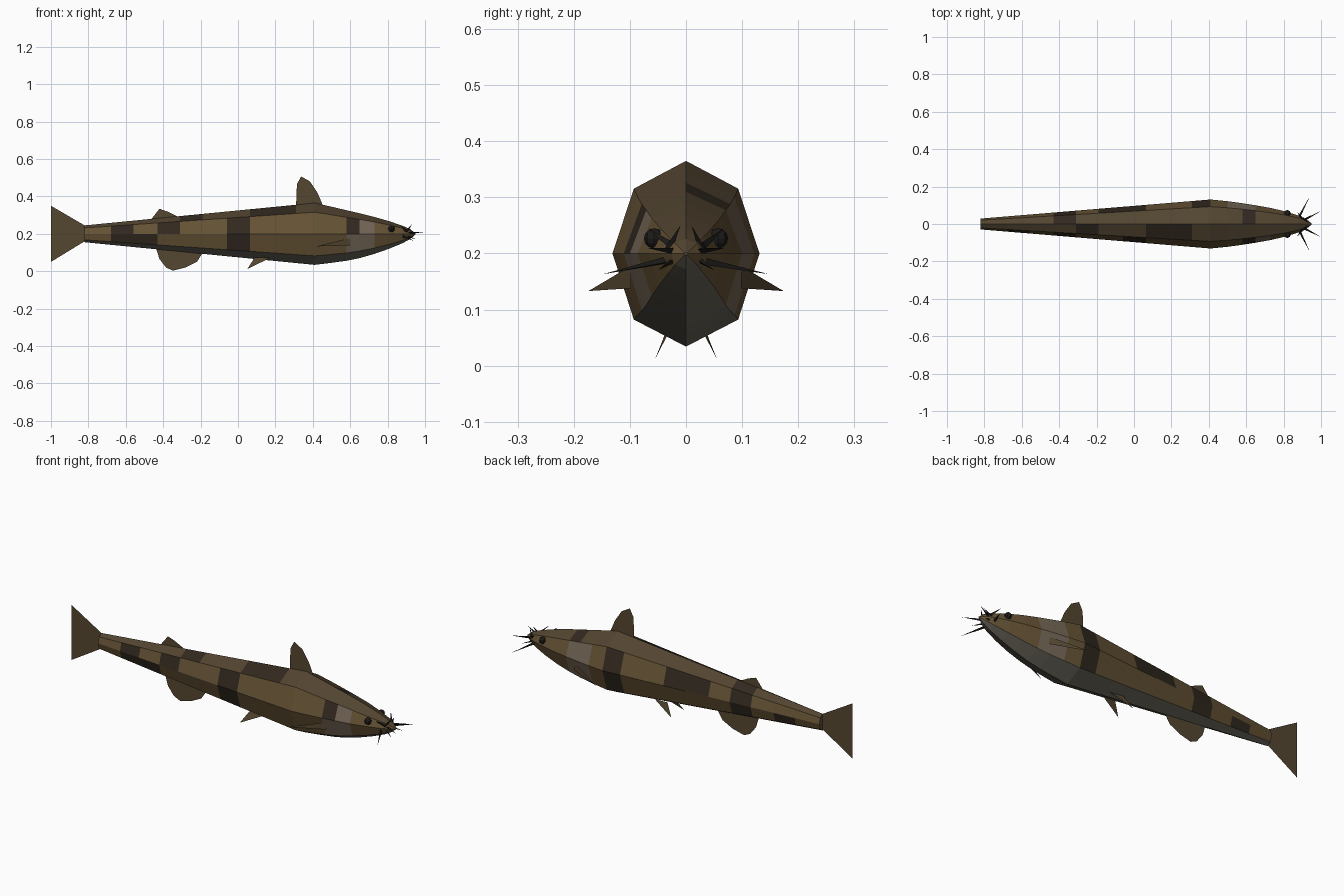
import bpy, bmesh
from mathutils import Vector

if "Cube" in bpy.data.objects:
    bpy.data.objects.remove(bpy.data.objects["Cube"])


def material(name, rgb):
    m = bpy.data.materials.new(name)
    m.diffuse_color = (*rgb, 1)
    m.use_nodes = True
    m.node_tree.nodes["Principled BSDF"].inputs["Base Color"].default_value = m.diffuse_color
    return m


BROWN = material("brown", (.13, .085, .035))
BACK = material("back", (.085, .058, .03))
DARK = material("dark_band", (.032, .022, .014))
PALE = material("pale_patch", (.17, .13, .09))
BELLY = material("belly", (.14, .13, .1))
FIN = material("fin", (.09, .063, .03))
BLACK = material("black", (.012, .011, .01))


def make(name, verts, faces, mats):
    me = bpy.data.meshes.new(name)
    me.from_pydata(verts, [], faces)
    for m in mats:
        me.materials.append(m)
    ob = bpy.data.objects.new(name, me)
    bpy.context.collection.objects.link(ob)
    return ob


# Body outline: x, half width, top z, bottom z
OUTLINE = [(-.82, .029, .245, .155), (.41, .131, .365, .034), (.5, .122, .345, .045),
           (.58, .111, .326, .056), (.65, .1, .31, .07), (.73, .086, .29, .093),
           (.81, .067, .267, .121), (.88, .045, .243, .15), (.92, .027, .226, .172),
           (.95, .003, .201, .197)]


def section(x):
    for a, b in zip(OUTLINE, OUTLINE[1:]):
        if x <= b[0] + 1e-6:
            t = (x - a[0]) / (b[0] - a[0])
            return [p + (q - p) * t for p, q in zip(a, b)][1:]


# Eight-sided body with a painted face grid
XS = [-.82, -.68, -.56, -.43, -.31, -.19, -.06, .065, .19, .31] + [o[0] for o in OUTLINE[1:]]
verts, faces = [], []
for x in XS:
    w, t, b = section(x)
    up, dn = .2 + (t - .2) * .7, .2 + (b - .2) * .71
    verts += [(x, 0, t), (x, -w * .71, up), (x, -w, .2), (x, -w * .71, dn),
              (x, 0, b), (x, w * .71, dn), (x, w, .2), (x, w * .71, up)]
n = len(XS)
for i in range(n - 1):
    for k in range(8):
        k2 = (k + 1) % 8
        faces.append((i * 8 + k, i * 8 + k2, i * 8 + 8 + k2, i * 8 + 8 + k))
faces += [tuple(range(7, -1, -1)), tuple(range(n * 8 - 8, n * 8))]
body = make("body", verts, faces, [BROWN, BACK, DARK, PALE, BELLY])

# Strips: 0/7 back, 1/6 upper flank, 2/5 lower flank, 3/4 belly
dark = {0: (4, 7, 8), 1: (1, 3, 6, 12), 2: (1, 2, 6),
        7: (3, 12), 6: (3, 6, 5, 9), 5: (1, 3, 9)}
pale = {1: (13,), 2: (12, 13), 6: (11, 12), 5: (11, 12)}
for i in range(n - 1):
    for k in range(8):
        m = 4 if k in (3, 4) else 1 if k in (0, 7) else 0
        if i in dark.get(k, ()):
            m = 2
        if i in pale.get(k, ()):
            m = 3
        body.data.polygons[i * 8 + k].material_index = m
bm = bmesh.new()
bm.from_mesh(body.data)
bmesh.ops.recalc_face_normals(bm, faces=bm.faces)
bm.to_mesh(body.data)
bm.free()


# Flat fins on the centre line
def fin(name, pts):
    make(name, [(x, 0, z) for x, z in pts], [tuple(range(len(pts)))], [FIN])


fin("tail_fin", [(-.82, .16), (-.82, .245), (-1, .35), (-1, .05)])
fin("dorsal_fin", [(.31, .34), (.315, .465), (.337, .507), (.385, .48), (.425, .42), (.455, .35)])
fin("rear_dorsal_fin", [(-.47, .27), (-.42, .334), (-.375, .318), (-.325, .293), (-.325, .27)])
fin("anal_fin", [(-.44, .13), (-.42, .065), (-.385, .02), (-.348, .003), (-.28, .02),
                 (-.22, .05), (-.187, .1)])


# Tapered whisker with a triangular base
def spike(name, root, tip, r):
    a, b = Vector(root), Vector(tip)
    d = (b - a).normalized()
    u = d.orthogonal().normalized()
    v = d.cross(u)
    ring = [a + u * r, a - u * r * .5 + v * r * .87, a - u * r * .5 - v * r * .87]
    make(name, [*ring, b], [(2, 1, 0), (0, 1, 3), (1, 2, 3), (2, 0, 3)], [BLACK])


WHISKERS = [((.88, .03, .188), (.94, .148, .163), .008),
            ((.91, .022, .205), (1.0, .07, .21), .007),
            ((.9, .03, .208), (.93, .01, .25), .008),
            ((.9, .03, .215), (.87, .068, .245), .008),
            ((.9, .02, .19), (.955, .05, .17), .006)]

for s, side in ((-1, "right"), (1, "left")):
    # Paired fins
    make("pectoral_fin_" + side, [(.6, s * .098, .178), (.6, s * .098, .138), (.42, s * .174, .133)],
         [(0, 1, 2)], [FIN])
    make("pelvic_fin_" + side, [(.17, s * .025, .07), (.09, s * .03, .075), (.05, s * .055, .012)],
         [(0, 1, 2)], [FIN])
    # Eyes
    bpy.ops.mesh.primitive_uv_sphere_add(segments=8, ring_count=6, radius=.018,
                                         location=(.82, s * .057, .227))
    eye = bpy.context.object
    eye.name = "eye_" + side
    eye.data.materials.append(BLACK)
    # Whiskers
    for j, (p, q, r) in enumerate(WHISKERS):
        spike(f"whisker_{side}_{j}", (p[0], s * p[1], p[2]), (q[0], s * q[1], q[2]), r)
